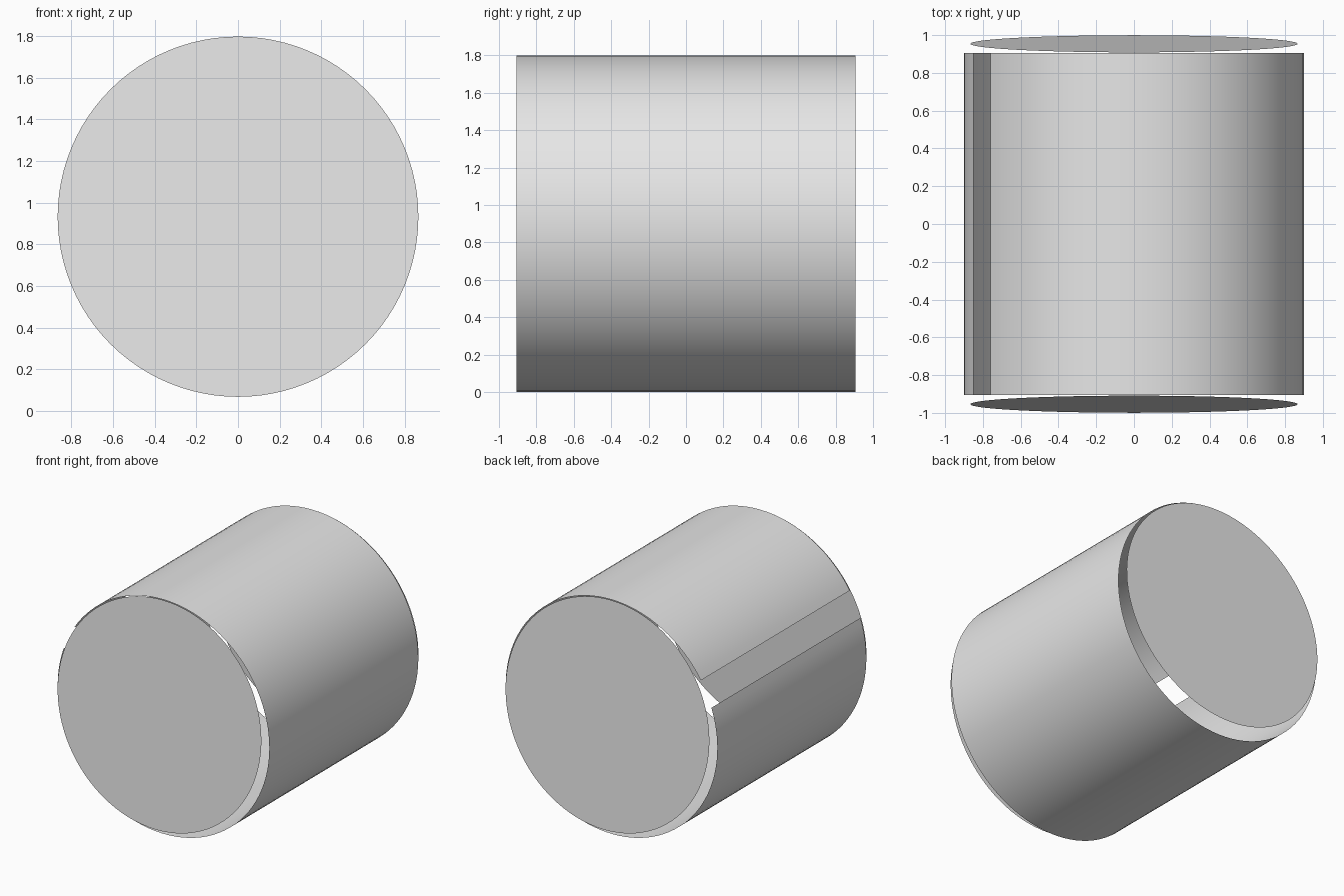
import bpy, bmesh
from math import sin, cos, radians
from mathutils import Matrix, Vector

cube = bpy.data.objects.get("Cube")
if cube:
    bpy.data.objects.remove(cube, do_unlink=True)

grey = bpy.data.materials.new("plain_grey")
grey.use_nodes = True
grey.diffuse_color = (0.8, 0.8, 0.8, 1)
grey.node_tree.nodes["Principled BSDF"].inputs["Base Color"].default_value = (0.8, 0.8, 0.8, 1)

RADIUS = 0.9
HALF_LENGTH = 0.905
SLOT_START, SLOT_END = 147.6, 160.8   # open slot along the upper right side
STEPS = 96


def finish(name, bm):
    mesh = bpy.data.meshes.new(name)
    bm.to_mesh(mesh)
    bm.free()
    mesh.materials.append(grey)
    obj = bpy.data.objects.new(name, mesh)
    bpy.context.collection.objects.link(obj)
    return obj


# Thin tube wall lying along y, open at the slot
bm = bmesh.new()
rows = []
sweep = 360 - (SLOT_END - SLOT_START)
for i in range(STEPS + 1):
    a = radians(SLOT_END + sweep * i / STEPS)
    rows.append([bm.verts.new((RADIUS * cos(a), y, RADIUS + RADIUS * sin(a)))
                 for y in (-HALF_LENGTH, HALF_LENGTH)])
for (a0, a1), (b0, b1) in zip(rows, rows[1:]):
    face = bm.faces.new((a0, a1, b1, b0))
    face.smooth = True
finish("tube_wall", bm)


# Flat end lids, hinged at the top and standing slightly open at the bottom
def lid(name, side):
    bm = bmesh.new()
    bmesh.ops.create_circle(bm, cap_ends=True, segments=STEPS, radius=0.866)
    place = (Matrix.Translation((0, side * 0.954, 0.933))
             @ Matrix.Rotation(radians(-side * 87), 4, 'X'))
    bm.transform(place)
    bm.normal_update()
    for face in bm.faces:
        if face.normal.dot(Vector((0, side, 0))) < 0:
            face.normal_flip()
    finish(name, bm)


lid("front_lid", -1)
lid("back_lid", 1)
